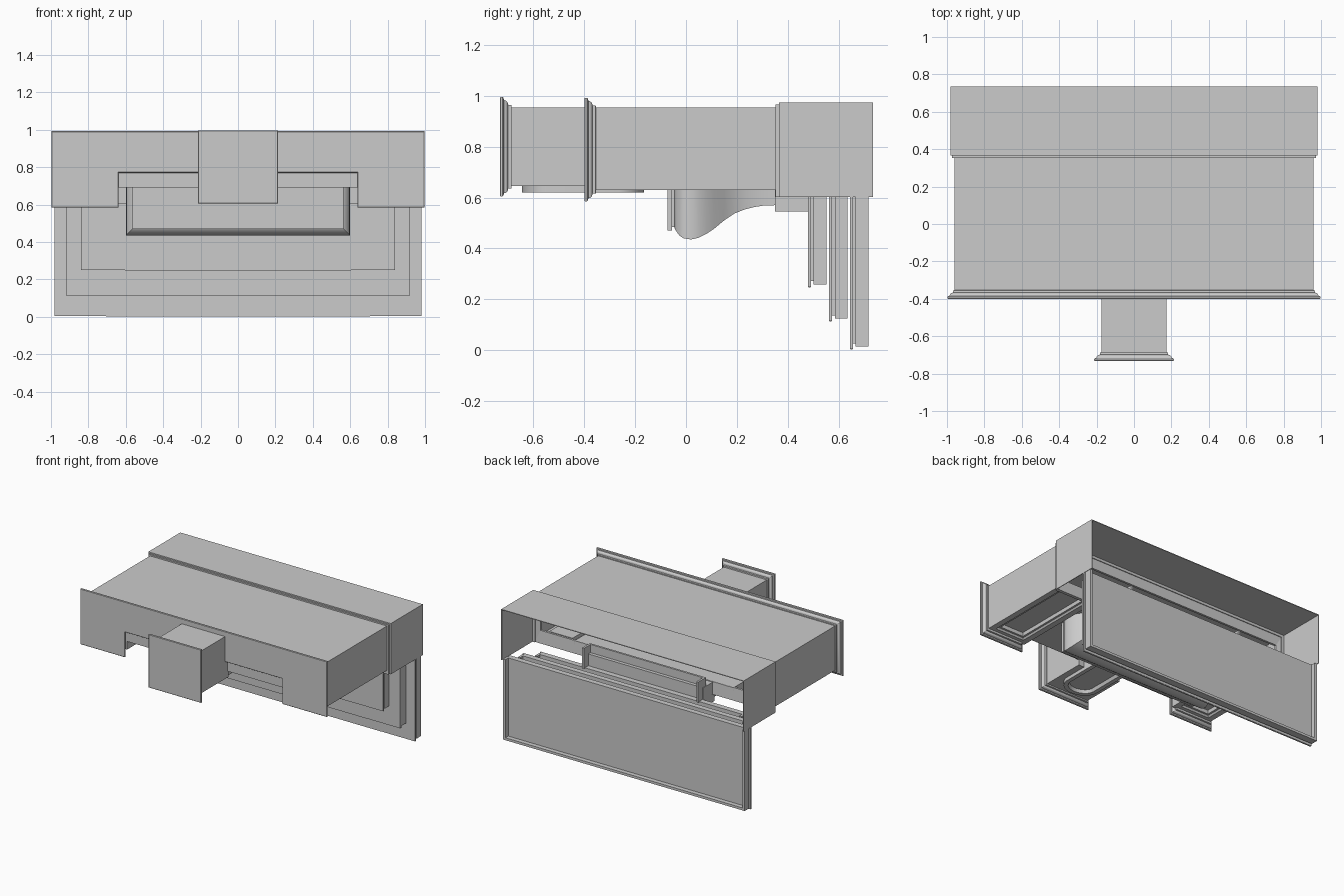
import bpy, bmesh, math

cube = bpy.data.objects.get("Cube")
if cube:
    bpy.data.objects.remove(cube, do_unlink=True)


def loft_mesh(rings, open_end=False):
    """Skin matching 3D outlines in order and cap the ends."""
    bm = bmesh.new()
    loops = [[bm.verts.new(p) for p in ring] for ring in rings]
    for a, b in zip(loops, loops[1:]):
        for i in range(len(a)):
            j = (i + 1) % len(a)
            bm.faces.new((a[i], a[j], b[j], b[i]))
    bm.faces.new(loops[0])
    if not open_end:
        bm.faces.new(loops[-1])
    bmesh.ops.recalc_face_normals(bm, faces=bm.faces)
    return bm


def finish(name, bm, smooth=False):
    mesh = bpy.data.meshes.new(name)
    bm.to_mesh(mesh)
    bm.free()
    ob = bpy.data.objects.new(name, mesh)
    bpy.context.collection.objects.link(ob)
    if smooth:
        bpy.ops.object.select_all(action="DESELECT")
        ob.select_set(True)
        bpy.context.view_layer.objects.active = ob
        bpy.ops.object.shade_smooth_by_angle(angle=math.radians(35))
    return ob


def at_y(pts, y):
    return [(x, y, z) for x, z in pts]


def prism(name, pts, y0, y1):
    return finish(name, loft_mesh([at_y(pts, y0), at_y(pts, y1)]))


def rect(w, z0, z1):
    return [(-w, z0), (-w, z1), (w, z1), (w, z0)]


def arch(w, z0, z1, nw, nz):
    """Wide rectangle with a notch cut out of its lower edge."""
    return rect(w, z0, z1) + [(nw, z0), (nw, nz), (-nw, nz), (-nw, z0)]


# Hollow main body, open to the back, with recessed leg undersides
outline = arch(0.96, 0.63, 0.955, 0.64, 0.69)
bm = loft_mesh([at_y(outline, -0.37), at_y(outline, 0.37)], open_end=True)
legs = [f for f in bm.faces if f.normal.z < -0.9 and f.calc_center_median().z < 0.65]
for leg in legs:
    for inset, depth in ((0.06, 0), (0.012, -0.012), (0.02, 0), (0.005, -0.025)):
        bmesh.ops.inset_individual(bm, faces=[leg], thickness=inset, depth=depth)
body = finish("main_body", bm)
wall = body.modifiers.new("wall", "SOLIDIFY")
wall.thickness = 0.006

# Frame around the back opening of the body
frame_outer = rect(0.962, 0.603, 0.957)
frame_inner = rect(0.92, 0.695, 0.88)
bm = bmesh.new()
loops = [[bm.verts.new(p) for p in at_y(pts, y)] for pts, y in
         ((frame_outer, 0.352), (frame_outer, 0.375), (frame_inner, 0.368), (frame_inner, 0.352))]
for k in range(4):
    a, b = loops[k], loops[(k + 1) % 4]
    for i in range(4):
        bm.faces.new((a[i], a[i - 1], b[i - 1], b[i]))
bmesh.ops.recalc_face_normals(bm, faces=bm.faces)
finish("opening_frame", bm)

# Moulded front plates: offset from the outer edge, distance behind the face
moulding = [(0.003, 0.0), (0.0, 0.003), (0.0, 0.011), (0.004, 0.015), (0.012, 0.016),
            (0.013, 0.022), (0.017, 0.028), (0.023, 0.031), (0.03, 0.033),
            (0.031, 0.045), (0.036, 0.046)]
finish("front_plate", loft_mesh([
    at_y(arch(0.998 - o, 0.585 + o, 0.992 - o, 0.638 + o, 0.77 + o), -0.40 + d)
    for o, d in moulding]), smooth=True)
finish("centre_plate", loft_mesh([
    at_y(rect(0.213 - o, 0.605 + o, 0.995 - o), -0.732 + d)
    for o, d in moulding]), smooth=True)
prism("centre_block", rect(0.175, 0.645, 0.955), -0.70, -0.36)

# Oval recessed ring under the block
oval = []
for i in range(32):
    t = 2 * math.pi * (i + 0.5) / 32
    oval.append((0.13 * math.cos(t),
                 -0.405 + 0.11 * math.sin(t) + math.copysign(0.13, math.sin(t))))
bm = loft_mesh([[(x, y, z) for x, y in oval] for z in (0.62, 0.692)])
under = [f for f in bm.faces if f.normal.z < -0.9]
bmesh.ops.inset_region(bm, faces=under, thickness=0.03)
bmesh.ops.inset_region(bm, faces=under, thickness=0.01, depth=-0.022)
finish("oval_ring", bm, smooth=True)


# Thin rear hood, open at the back and the bottom
def hood(name, w, top, t, y0, y1):
    outer = rect(w, 0.602, top)
    prism(name, outer + rect(w - t, 0.602, top - t)[::-1], y0, y1)


hood("rear_hood_lip", 0.972, 0.965, 0.014, 0.352, 0.365)
hood("rear_hood_bead", 0.982, 0.974, 0.024, 0.365, 0.38)
hood("rear_hood", 0.982, 0.974, 0.005, 0.38, 0.735)

# Curved apron below the soffit: the same profile runs along its bottom and sides
curve = [(-0.045, 0.48), (-0.037, 0.465), (-0.025, 0.45), (-0.01, 0.44), (0.02, 0.435),
         (0.05, 0.442), (0.08, 0.457), (0.11, 0.477), (0.15, 0.51), (0.19, 0.537),
         (0.23, 0.553), (0.27, 0.563), (0.31, 0.569), (0.36, 0.57)]
finish("curved_apron", loft_mesh([at_y(rect(1.035 - z, z, 0.692), y) for y, z in curve]),
       smooth=True)
prism("apron_front", rect(0.565, 0.47, 0.692), -0.072, -0.055)
prism("apron_core", rect(0.55, 0.485, 0.692), -0.056, -0.04)

# Rear ledge and the rail standing on it
prism("rear_ledge", rect(0.475, 0.545, 0.69), 0.35, 0.48)
prism("ledge_rail", rect(0.47, 0.68, 0.75), 0.44, 0.455)
for side, s in (("left", 1), ("right", -1)):
    post = [(x + s * 0.4625, z) for x, z in rect(0.0075, 0.60, 0.75)]
    prism(f"rail_return_{side}", post, 0.44, 0.53)

# Three nested hanging panels, each a lipped plate with a rim on its back
for i, (w, y, bottom) in enumerate([(0.84, 0.48, 0.247), (0.92, 0.563, 0.112),
                                    (0.982, 0.645, 0.002)]):
    name, top = f"panel_{i + 1}", 0.604
    prism(f"{name}_front", rect(w, bottom + 0.002, top), y, y + 0.012)
    prism(f"{name}_bottom_lip", rect(w * 0.72, bottom, bottom + 0.01), y + 0.002, y + 0.01)
    prism(f"{name}_core", rect(w - 0.012, bottom + 0.025, top), y + 0.01, y + 0.04)
    e, z, r = w - 0.004, bottom + 0.012, 0.018
    prism(f"{name}_rim", [(-e, top), (-e, z), (e, z), (e, top), (e - r, top),
                          (e - r, z + r), (r - e, z + r), (r - e, top)],
          y + 0.022, y + 0.073)
